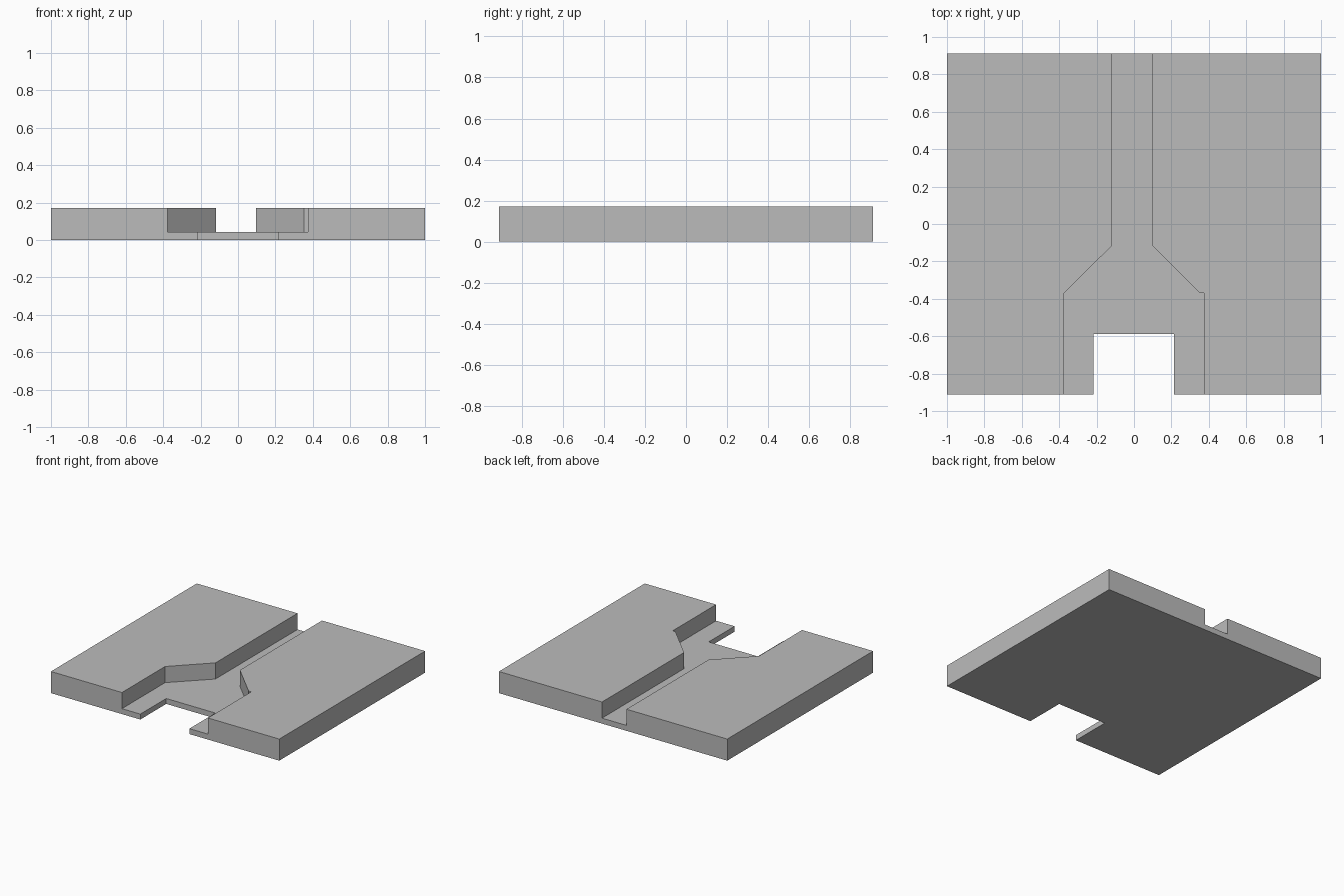
import bpy
import bmesh

cube = bpy.data.objects.get("Cube")
if cube:
    bpy.data.objects.remove(cube, do_unlink=True)

grey = bpy.data.materials.new("plain grey")
grey.use_nodes = True
colour = (0.5, 0.5, 0.5, 1)
grey.diffuse_color = colour
grey.node_tree.nodes["Principled BSDF"].inputs["Base Color"].default_value = colour


def prism(name, outline, bottom, top):
    """Extrude a counter-clockwise outline from bottom to top."""
    bm = bmesh.new()
    face = bm.faces.new([bm.verts.new((x, y, bottom)) for x, y in outline])
    ext = bmesh.ops.extrude_face_region(bm, geom=[face])
    verts = [v for v in ext["geom"] if isinstance(v, bmesh.types.BMVert)]
    bmesh.ops.translate(bm, verts=verts, vec=(0, 0, top - bottom))
    bmesh.ops.recalc_face_normals(bm, faces=bm.faces)
    mesh = bpy.data.meshes.new(name)
    bm.to_mesh(mesh)
    bm.free()
    mesh.materials.append(grey)
    obj = bpy.data.objects.new(name, mesh)
    bpy.context.collection.objects.link(obj)
    return obj


DEPTH = 0.912
HEIGHT = 0.171
FLOOR = 0.043
OVER = 1.1  # cutter overshoot past the plate edges

# Slab with a square notch through its front edge
slab = prism("slotted_slab", [
    (-1, -DEPTH), (-0.217, -DEPTH), (-0.217, -0.588), (0.213, -0.588),
    (0.213, -DEPTH), (1, -DEPTH), (1, DEPTH), (-1, DEPTH)], 0, HEIGHT)

# Channel: wide at the front, tapering to a narrow groove at the back
channel = prism("channel_cutter", [
    (-0.378, -OVER), (0.375, -OVER), (0.375, -0.37), (0.352, -0.37),
    (0.097, -0.115), (0.097, OVER), (-0.117, OVER), (-0.117, -0.115),
    (-0.378, -0.373)], FLOOR, HEIGHT + 0.1)
channel.hide_render = True

# Cut the channel, keep the result, drop the cutter
cut = slab.modifiers.new("channel", 'BOOLEAN')
cut.operation = 'DIFFERENCE'
cut.solver = 'EXACT'
cut.object = channel
graph = bpy.context.evaluated_depsgraph_get()
result = bpy.data.meshes.new_from_object(slab.evaluated_get(graph))
slab.modifiers.clear()
slab.data = result
bpy.data.objects.remove(channel, do_unlink=True)
